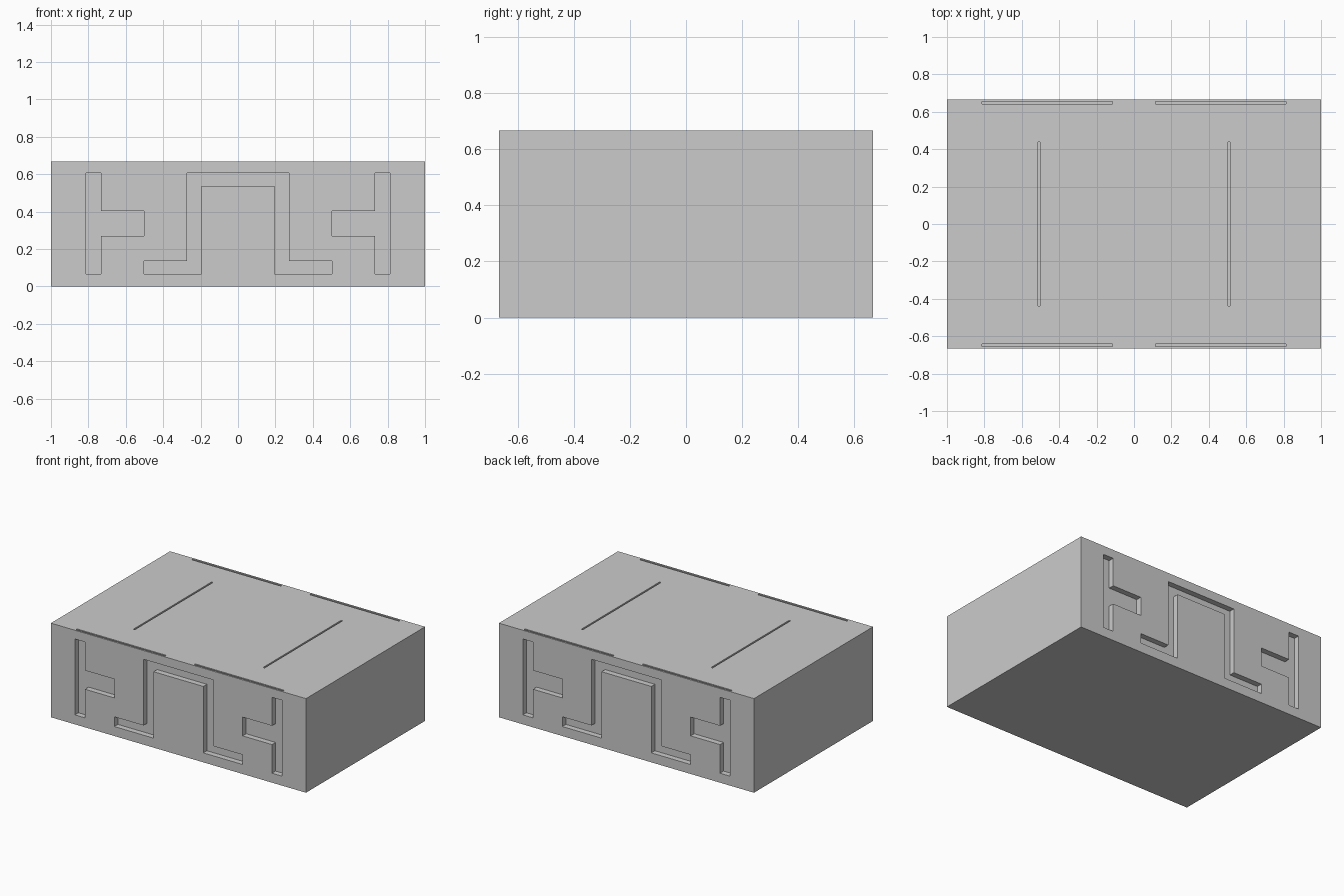
import bpy, bmesh
from mathutils import Vector

if "Cube" in bpy.data.objects:
    bpy.data.objects.remove(bpy.data.objects["Cube"])

HY, H = 0.6667, 0.667      # half depth, height
FACE_CUT, SLOT_CUT = 0.04, 0.04

cut = bmesh.new()


def prism(points, direction):
    """Extrude a closed planar outline into a solid."""
    f = cut.faces.new([cut.verts.new(p) for p in points])
    ext = bmesh.ops.extrude_face_region(cut, geom=[f], use_keep_orig=True)
    bmesh.ops.translate(cut, vec=Vector(direction),
                        verts=[v for v in ext["geom"] if isinstance(v, bmesh.types.BMVert)])


def slot(x0, x1, y0, y1):
    z = H - SLOT_CUT
    prism([(x0, y0, z), (x1, y0, z), (x1, y1, z), (x0, y1, z)], (0, 0, SLOT_CUT + 0.05))


# half profile of the central arch groove, mirrored to close the outline
half = [(0.273, 0.605), (0.273, 0.136), (0.503, 0.136),
        (0.503, 0.067), (0.195, 0.067), (0.195, 0.538)]
arch = half + [(-x, z) for x, z in reversed(half)]
# T-shaped groove at each end
tee = [(0.812, 0.067), (0.812, 0.605), (0.733, 0.605), (0.733, 0.403),
       (0.503, 0.403), (0.503, 0.27), (0.733, 0.27), (0.733, 0.067)]

for s in (-1, 1):
    # recessed grooves on the front and back
    for shape in (arch, tee, [(-x, z) for x, z in tee]):
        prism([(x, s * (HY - FACE_CUT), z) for x, z in shape], (0, s * (FACE_CUT + 0.05), 0))
    # thin slots in the top
    slot(s * 0.508 - 0.006, s * 0.508 + 0.006, -0.438, 0.438)
    for t in (-1, 1):
        slot(s * 0.463 - 0.349, s * 0.463 + 0.349, t * 0.648 - 0.006, t * 0.648 + 0.006)

bmesh.ops.recalc_face_normals(cut, faces=cut.faces[:])
mesh = bpy.data.meshes.new("groove_cutter")
cut.to_mesh(mesh)
cut.free()
cutter = bpy.data.objects.new("groove_cutter", mesh)
bpy.context.collection.objects.link(cutter)
cutter.hide_render = True

# main block
bpy.ops.mesh.primitive_cube_add(size=1, location=(0, 0, H / 2))
block = bpy.context.object
block.name = "grooved_block"
block.scale = (2, 2 * HY, H)
bpy.ops.object.transform_apply(location=True, rotation=True, scale=True)

# carve the grooves
mod = block.modifiers.new("grooves", 'BOOLEAN')
mod.operation = 'DIFFERENCE'
mod.solver = 'EXACT'
mod.object = cutter
bpy.ops.object.modifier_apply(modifier=mod.name)
bpy.data.objects.remove(cutter)
